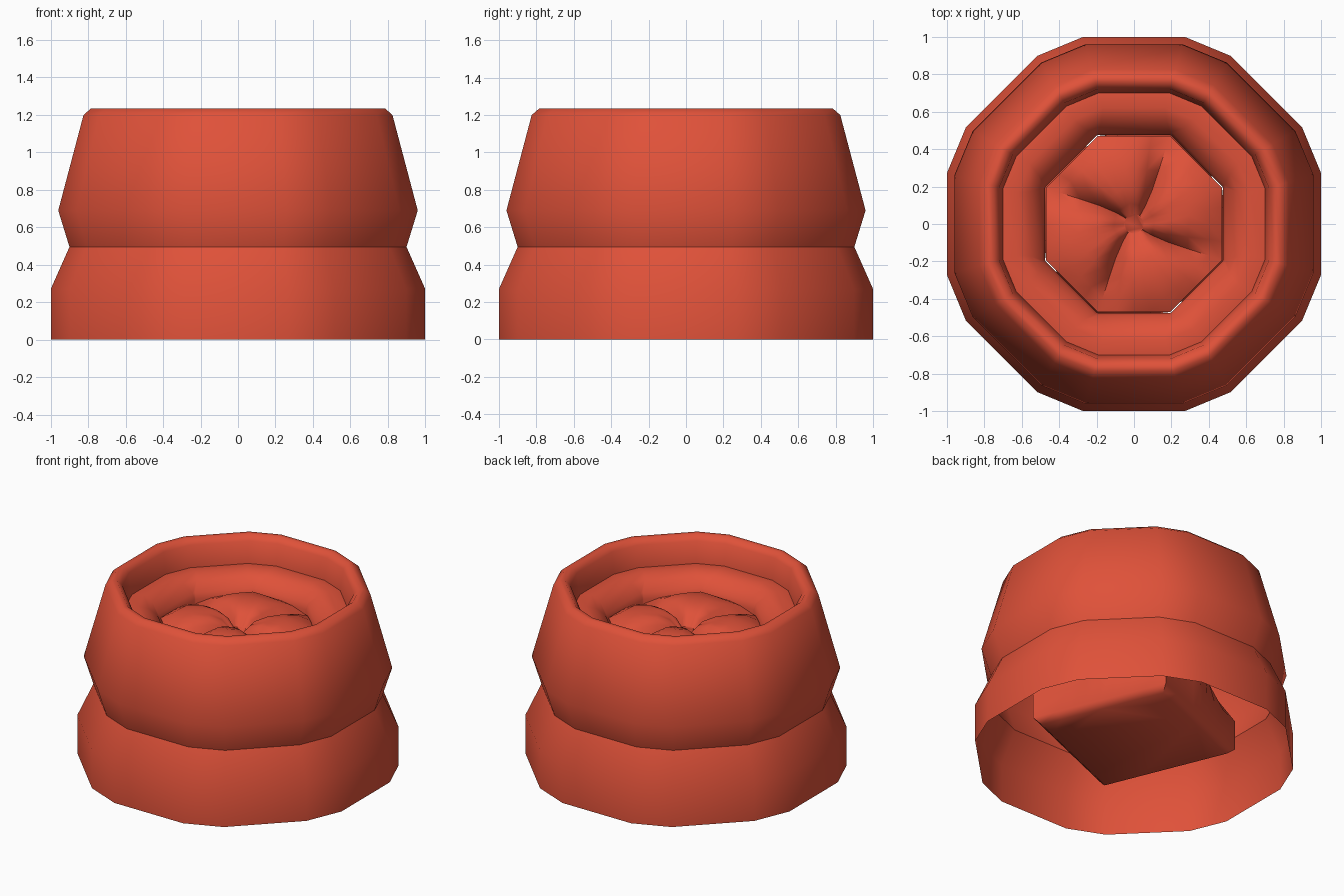
import bpy, bmesh
from math import pi, sin, cos, radians

old = bpy.data.objects.get("Cube")
if old:
    bpy.data.objects.remove(old)

RED = (0.74, 0.083, 0.041, 1)
mat = bpy.data.materials.new("warm red")
mat.use_nodes = True
mat.diffuse_color = RED
mat.node_tree.nodes["Principled BSDF"].inputs["Base Color"].default_value = RED


def loft(name, rings, sharp, cap_first=False, cap_last=False):
    """Join equal rings of points with quads, optionally closing the ends."""
    bm = bmesh.new()
    loops = [[bm.verts.new(p) for p in ring] for ring in rings]
    n = len(loops[0])
    for lower, upper in zip(loops, loops[1:]):
        for i in range(n):
            j = (i + 1) % n
            bm.faces.new((lower[i], lower[j], upper[j], upper[i]))
    if cap_first:
        bm.faces.new(loops[0][::-1])
    if cap_last:
        bm.faces.new(loops[-1])
    mesh = bpy.data.meshes.new(name)
    bm.to_mesh(mesh)
    bm.free()
    mesh.materials.append(mat)
    obj = bpy.data.objects.new(name, mesh)
    bpy.context.collection.objects.link(obj)
    bpy.ops.object.select_all(action='DESELECT')
    obj.select_set(True)
    bpy.context.view_layer.objects.active = obj
    bpy.ops.object.shade_smooth_by_angle(angle=radians(sharp))
    return obj


def cut_octagon(apothem, z, cut=7.4):
    """Octagon with each corner chamfered into two points."""
    r = apothem / cos(radians(22.5 - cut))
    angles = [radians(22.5 + 45 * k + s * cut) for k in range(8) for s in (-1, 1)]
    return [(r * cos(a), r * sin(a), z) for a in angles]


def shell(name, profile, sharp=60):
    return loft(name, [cut_octagon(*p) for p in profile], sharp)


# Outer shells: flared base, and the body with its rolled rim
shell("base_skirt", [(1.0, 0), (1.0, 0.27), (0.9, 0.495)])
shell("upper_body", [(0.9, 0.495), (0.96, 0.69), (0.825, 1.2), (0.785, 1.235),
                     (0.755, 1.235), (0.72, 1.2), (0.7, 1.05)])

# Rounded ring inside the rim; its opening is a plain octagon
shell("inner_ring", [(0.7, 1.05), (0.62, 1.06), (0.55, 1.03, 5),
                     (0.49, 0.97, 1), (0.475, 0.93, 0.5), (0.475, 0.84, 0.5)])

# Core: square block below, octagon above, four petals on top
N = 32
START = radians(67.5)


def polygon_ring(sides, apothem, z):
    ring = []
    for k in range(N):
        a = 2 * pi * k / N
        off = a % (2 * pi / sides) - pi / sides
        r = apothem / cos(off)
        ring.append((r * cos(START + a), r * sin(START + a), z))
    return ring


def petal_ring(t, height):
    """Ring of the petal top, creased at the four corners and slightly swirled."""
    ring = []
    for k in range(N):
        a = 2 * pi * k / N
        r = t * 0.47 / cos(a % (pi / 4) - pi / 8)
        u = (k % 8) / 4 - 1
        turn = START + a - 0.28 * (1 - t) ** 2
        ring.append((r * cos(turn), r * sin(turn), 0.9 + height * (1 - u ** 4)))
    return ring


rings = [polygon_ring(4, 0.44, 0.12), polygon_ring(4, 0.48, 0.16),
         polygon_ring(4, 0.48, 0.37), polygon_ring(8, 0.47, 0.57)]
rings += [petal_ring(t, h) for t, h in
          [(1, 0.05), (0.85, 0.09), (0.62, 0.115), (0.4, 0.11), (0.22, 0.08), (0.11, 0.02)]]
loft("petal_core", rings, 55, cap_first=True, cap_last=True)
